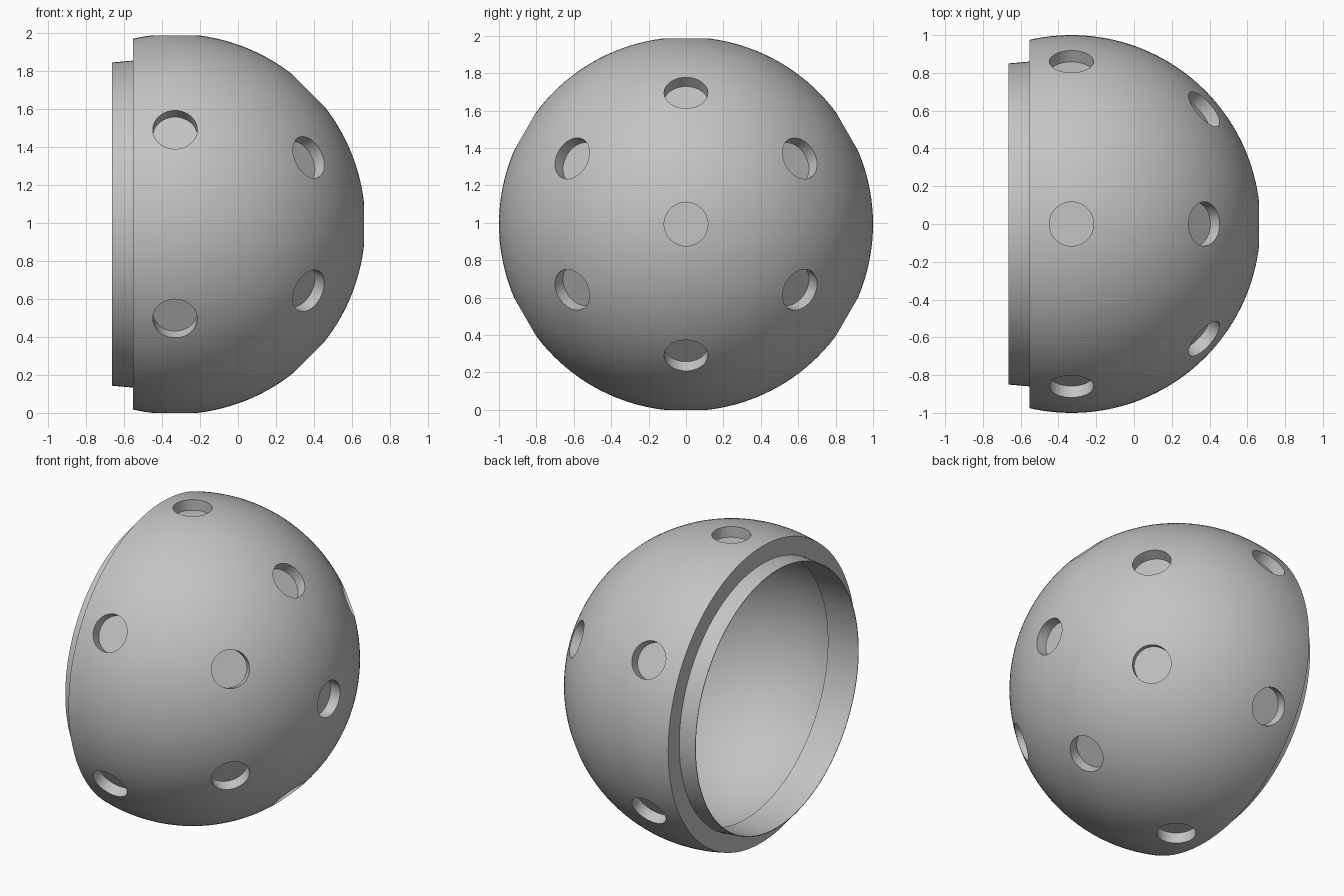
import bpy, bmesh, math
from mathutils import Vector, Matrix

cube = bpy.data.objects.get("Cube")
if cube:
    bpy.data.objects.remove(cube, do_unlink=True)

CENTRE = Vector((-0.331, 0, 0.993))   # centre of the ball
HOLE_R, HOLE_DEPTH = 0.117, 0.07
STEP, MOUTH, LEDGE = -0.222, -0.333, -0.111   # along x from the centre
INNER_R, LIP_R = 0.889, 0.846

grey = bpy.data.materials.new("plain grey")
grey.use_nodes = True
colour = (0.55, 0.55, 0.55, 1)
grey.diffuse_color = colour
grey.node_tree.nodes["Principled BSDF"].inputs["Base Color"].default_value = colour


def make_object(name, bm):
    bmesh.ops.recalc_face_normals(bm, faces=bm.faces)
    mesh = bpy.data.meshes.new(name)
    bm.to_mesh(mesh)
    bm.free()
    mesh.materials.append(grey)
    obj = bpy.data.objects.new(name, mesh)
    bpy.context.collection.objects.link(obj)
    return obj


def arc(radius, x_start, steps):
    """Points from the pole (+x) round to the given x."""
    end = math.acos(x_start / radius)
    return [(radius * math.cos(end * i / steps), radius * math.sin(end * i / steps))
            for i in range(steps + 1)]


# Half shell: outer dome, step, thin tapered lip, inner ledge and inner dome
profile = arc(1.0, STEP, 52)
profile += [(STEP, 0.86), (MOUTH, 0.85), (MOUTH, LIP_R), (LEDGE, LIP_R)]
profile += reversed(arc(INNER_R, LEDGE, 44))
bm = bmesh.new()
verts = [bm.verts.new((x, 0, r)) for x, r in profile]
edges = [bm.edges.new(pair) for pair in zip(verts, verts[1:])]
bmesh.ops.spin(bm, geom=verts + edges, cent=(0, 0, 0), axis=(1, 0, 0),
               angle=math.tau, steps=144)
bmesh.ops.remove_doubles(bm, verts=bm.verts, dist=1e-5)
bmesh.ops.translate(bm, verts=bm.verts, vec=CENTRE)
shell = make_object("half_ball_shell", bm)

# Blind holes: one at the pole, six at 45 degrees, six on the equator
directions = [Vector((1, 0, 0))]
for tilt in (math.radians(45), math.radians(90)):
    for i in range(6):
        a = math.radians(90 + 60 * i)
        directions.append(Vector((math.cos(tilt), math.sin(tilt) * math.cos(a),
                                  math.sin(tilt) * math.sin(a))))
bm = bmesh.new()
floor = math.sqrt(1 - HOLE_R ** 2) - HOLE_DEPTH
for d in directions:
    place = (Matrix.Translation(CENTRE + d * (floor + 0.1))
             @ d.to_track_quat('Z', 'Y').to_matrix().to_4x4())
    bmesh.ops.create_cone(bm, cap_ends=True, segments=48, radius1=HOLE_R,
                          radius2=HOLE_R, depth=0.2, matrix=place)
cutter = make_object("hole_cutters", bm)
cutter.hide_render = True

cut = shell.modifiers.new("holes", 'BOOLEAN')
cut.operation = 'DIFFERENCE'
cut.solver = 'EXACT'
cut.object = cutter
bpy.ops.object.select_all(action='DESELECT')
bpy.context.view_layer.objects.active = shell
shell.select_set(True)
bpy.ops.object.modifier_apply(modifier=cut.name)
bpy.data.objects.remove(cutter, do_unlink=True)

bpy.ops.object.shade_smooth_by_angle(angle=math.radians(10))
